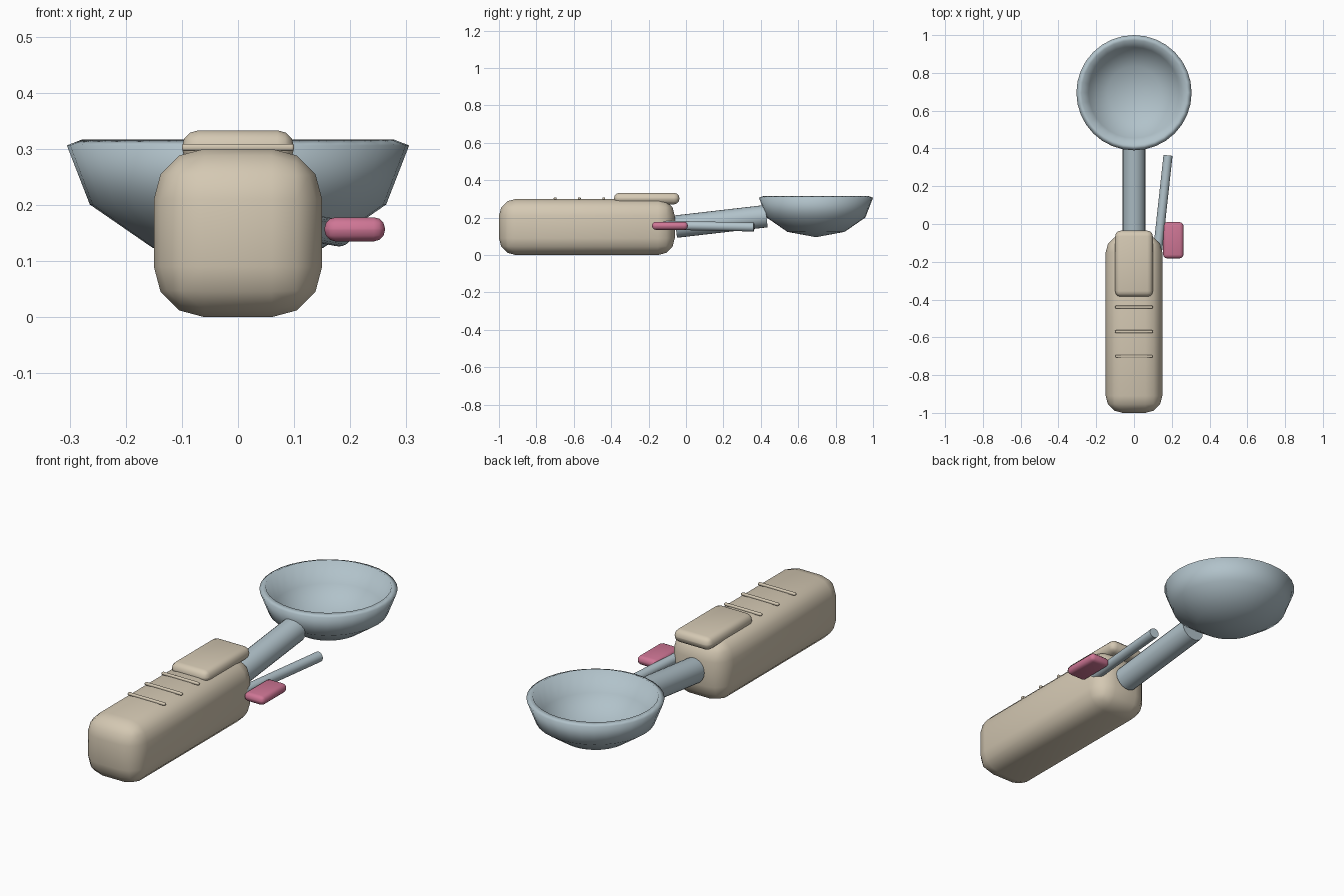
import bpy, bmesh, math
from mathutils import Vector

cube = bpy.data.objects.get("Cube")
if cube:
    bpy.data.objects.remove(cube, do_unlink=True)


def material(name, rgb):
    m = bpy.data.materials.new(name)
    m.use_nodes = True
    m.diffuse_color = (*rgb, 1)
    m.node_tree.nodes["Principled BSDF"].inputs["Base Color"].default_value = (*rgb, 1)
    return m


beige = material("warm beige", (0.66, 0.58, 0.45))
steel = material("blue grey steel", (0.44, 0.54, 0.59))
pink = material("rose pink", (0.62, 0.18, 0.30))


def finish(obj, name, mat, angle=40):
    obj.name = name
    obj.data.materials.append(mat)
    bpy.ops.object.select_all(action="DESELECT")
    obj.select_set(True)
    bpy.context.view_layer.objects.active = obj
    bpy.ops.object.shade_smooth_by_angle(angle=math.radians(angle))
    return obj


def rounded_box(name, low, high, bevel, mat):
    low, high = Vector(low), Vector(high)
    bm = bmesh.new()
    bmesh.ops.create_cube(bm, size=1)
    for v in bm.verts:
        v.co = (low + high) / 2 + v.co * (high - low)
    bmesh.ops.bevel(bm, geom=bm.edges[:], offset=bevel, segments=3,
                    profile=0.5, affect="EDGES", clamp_overlap=True)
    mesh = bpy.data.meshes.new(name)
    bm.to_mesh(mesh)
    bm.free()
    obj = bpy.data.objects.new(name, mesh)
    bpy.context.collection.objects.link(obj)
    return finish(obj, name, mat)


def rod(name, start, end, radius, mat):
    start, end = Vector(start), Vector(end)
    axis = end - start
    bpy.ops.mesh.primitive_cylinder_add(vertices=24, radius=radius, depth=axis.length,
                                        location=(start + end) / 2)
    obj = bpy.context.object
    obj.rotation_euler = axis.to_track_quat("Z", "Y").to_euler()
    return finish(obj, name, mat)


# Handle with its slider and grip ridges
rounded_box("handle", (-0.15, -1, 0), (0.15, -0.06, 0.3), 0.09, beige)
rounded_box("thumb_slider", (-0.1, -0.385, 0.271), (0.1, -0.035, 0.333), 0.03, beige)
for i in range(3):
    y = -0.44 - 0.13 * i
    rounded_box(f"grip_ridge_{i + 1}", (-0.1, y - 0.0075, 0.296),
                (0.1, y + 0.0075, 0.309), 0.005, beige)

# Neck, side lever and lever tab
rod("neck", (0, -0.055, 0.152), (0, 0.43, 0.208), 0.06, steel)
rod("side_lever", (0.124, -0.15, 0.16), (0.18, 0.363, 0.15), 0.024, steel)
rounded_box("lever_tab", (0.154, -0.182, 0.135), (0.262, 0.01, 0.178), 0.02, pink)

# Bowl: lower half of a squashed sphere, thickened inwards
bpy.ops.mesh.primitive_uv_sphere_add(segments=32, ring_count=6, radius=0.305)
bowl = bpy.context.object
bm = bmesh.new()
bm.from_mesh(bowl.data)
bmesh.ops.delete(bm, geom=[v for v in bm.verts if v.co.z > 0.01], context="VERTS")
for v in bm.verts:
    v.co.z *= 0.69
bm.to_mesh(bowl.data)
bm.free()
bowl.location = (0, 0.695, 0.306)
finish(bowl, "scoop_bowl", steel)
shell = bowl.modifiers.new("Thickness", "SOLIDIFY")
shell.thickness = 0.03
shell.offset = -1
